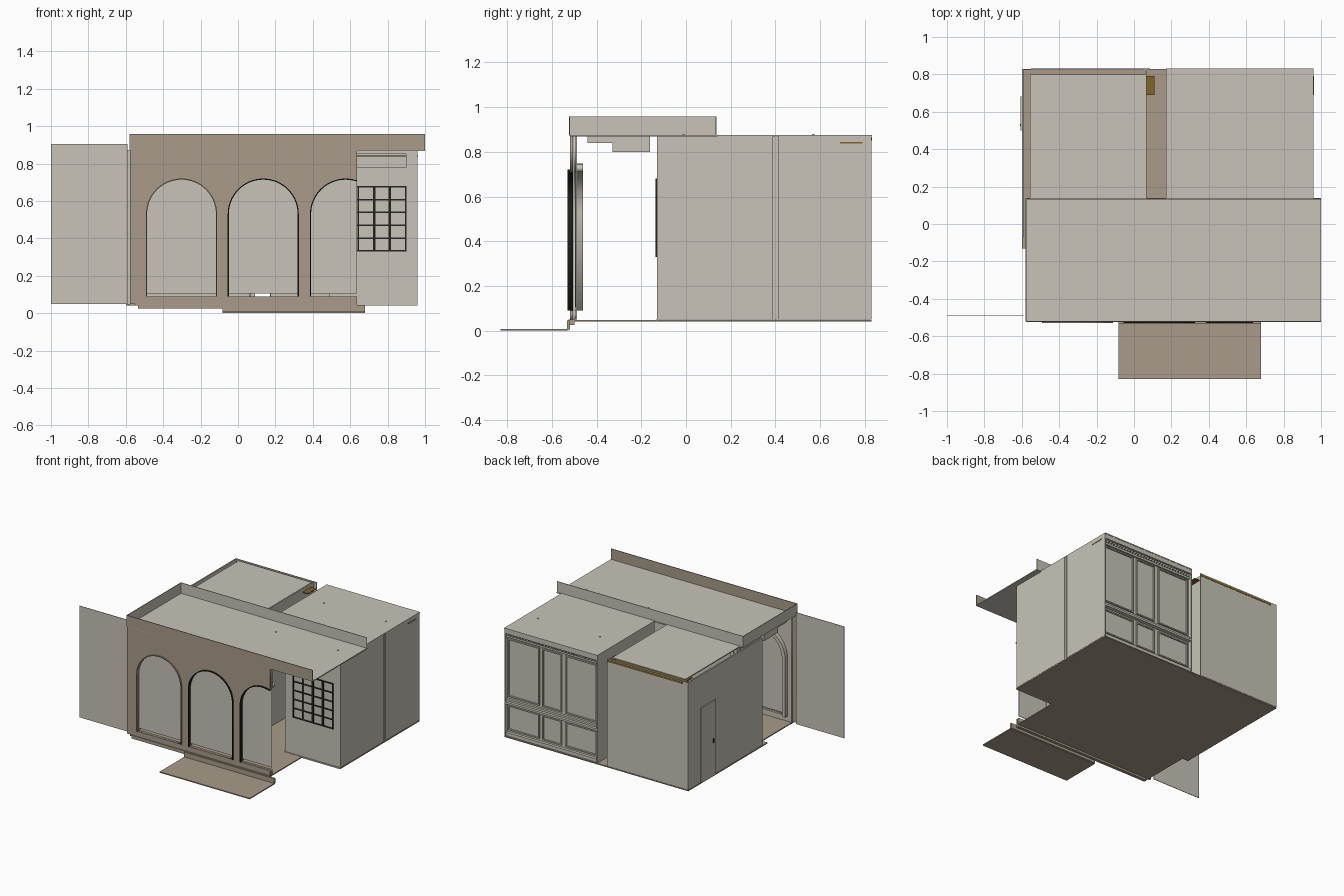
import bpy, bmesh, math

if "Cube" in bpy.data.objects:
    bpy.data.objects.remove(bpy.data.objects["Cube"])

def mat(name, c):
    m = bpy.data.materials.new(name)
    m.diffuse_color = (*c, 1)
    m.use_nodes = True
    m.node_tree.nodes["Principled BSDF"].inputs["Base Color"].default_value = m.diffuse_color
    return m

CREAM = mat("cream_plaster", (0.578, 0.552, 0.479))
TAN = mat("tan_stone", (0.392, 0.330, 0.250))
BLACK = mat("black_metal", (0.016, 0.016, 0.014))
GOLD = mat("gold_strip", (0.22, 0.125, 0.025))

def box(name, x0, x1, y0, y1, z0, z1, m=CREAM):
    bm = bmesh.new()
    bmesh.ops.create_cube(bm, size=1)
    for v in bm.verts:
        v.co = ((x0 + x1) / 2 + v.co.x * (x1 - x0),
                (y0 + y1) / 2 + v.co.y * (y1 - y0),
                (z0 + z1) / 2 + v.co.z * (z1 - z0))
    me = bpy.data.meshes.new(name)
    bm.to_mesh(me)
    bm.free()
    me.materials.append(m)
    o = bpy.data.objects.new(name, me)
    bpy.context.collection.objects.link(o)
    return o

def prism(name, loops, y0, y1, m):
    """Outline (plus holes) in x/z, extruded from y0 to y1."""
    cu = bpy.data.curves.new(name, 'CURVE')
    cu.dimensions = '2D'
    cu.fill_mode = 'BOTH'
    cu.extrude = (y1 - y0) / 2
    for pts in loops:
        s = cu.splines.new('POLY')
        s.points.add(len(pts) - 1)
        for p, (x, z) in zip(s.points, pts):
            p.co = (x, z, 0, 1)
        s.use_cyclic_u = True
    tmp = bpy.data.objects.new(name + "_tmp", cu)
    bpy.context.collection.objects.link(tmp)
    bpy.context.view_layer.update()
    me = bpy.data.meshes.new_from_object(tmp.evaluated_get(bpy.context.evaluated_depsgraph_get()))
    bpy.data.objects.remove(tmp)
    for v in me.vertices:
        x, z, d = v.co
        v.co = (x, (y0 + y1) / 2 - d, z)
    me.materials.clear()
    me.materials.append(m)
    o = bpy.data.objects.new(name, me)
    bpy.context.collection.objects.link(o)

END = 0.635   # right end of the arched wall
SPRING = 0.53

def arch(cx, r, z0):
    """Open arch path from bottom left over the top, cut at the wall end."""
    pts = [(cx - r, z0)]
    for i in range(33):
        a = math.pi * (1 - i / 32)
        pts.append((cx + r * math.cos(a), SPRING + r * math.sin(a)))
    pts.append((cx + r, z0))
    if cx + r <= END:
        return pts
    keep = [p for p in pts if p[0] < END - 0.004]
    return keep + [(END, SPRING + math.sqrt(r * r - (END - cx) ** 2))]

# arched front wall: stone outside, plaster inside
CX = (-0.302, 0.135, 0.575)
R = 0.19
def wall_loops(x0, zb):
    notch = arch(CX[2], R, 0.09)
    outer = [(x0, zb), (END, zb), (END, 0.09)] + notch + [(END, 0.872), (x0, 0.872)]
    return [outer, arch(CX[0], R, 0.09), arch(CX[1], R, 0.09)]
prism("front_wall", wall_loops(-0.578, 0.05), -0.52, -0.505, TAN)
prism("front_wall_lining", wall_loops(-0.55, 0.05), -0.503, -0.492, CREAM)
box("wall_plinth", -0.535, END, -0.525, -0.50, 0.025, 0.05, TAN)

for i, cx in enumerate(CX):
    n = str(i + 1)
    hoop = arch(cx, R, 0.09) + arch(cx, R - 0.006, 0.09)[::-1]
    prism("arch_frame_" + n, [hoop], -0.53, -0.505, TAN if i == 0 else BLACK)
    trim = arch(cx, R + 0.027, 0.09) + arch(cx, R, 0.09)[::-1]
    prism("inner_arch_trim_" + n, [trim], -0.49, -0.46, CREAM)
    pane = arch(cx, R, 0.105)
    if i == 2:
        pane.append((END, 0.105))
    prism("arch_pane_" + n, [pane], -0.497, -0.493, CREAM)

# floors, step and forecourt
box("room_floor", -0.6, 0.96, -0.13, 0.83, 0.04, 0.048, TAN)
box("front_floor", -0.55, END, -0.52, -0.13, 0.04, 0.048, TAN)
box("forecourt", -0.083, 0.68, -0.83, -0.525, 0.0, 0.008, TAN)
box("step", -0.083, 0.68, -0.533, -0.52, 0.005, 0.045, TAN)

# roofs with an open slot between the two rear slabs
box("front_roof", -0.575, 1.0, -0.52, 0.14, 0.868, 0.876)
box("rear_left_roof", -0.555, 0.065, 0.14, 0.80, 0.868, 0.876)
box("rear_right_roof", 0.17, 0.96, 0.14, 0.832, 0.868, 0.876)
box("front_parapet", -0.578, 1.0, -0.523, -0.518, 0.872, 0.957, TAN)
box("left_parapet", -0.58, -0.575, -0.52, 0.135, 0.872, 0.957)
box("back_parapet", -0.578, 1.0, 0.132, 0.137, 0.872, 0.957)
box("soffit_upper", -0.55, END, -0.44, -0.16, 0.84, 0.87)
box("soffit_lower", -0.55, END, -0.33, -0.16, 0.80, 0.84)
for x in (0.33, 0.855):
    for y in (-0.01, 0.57):
        box("roof_vent", x - 0.005, x + 0.005, y - 0.006, y + 0.006, 0.87, 0.88)

# left screen panel
box("side_screen", -1.0, -0.592, -0.492, -0.488, 0.05, 0.905)

# left room walls, door and door frame
box("left_wall", -0.60, -0.59, -0.07, 0.83, 0.05, 0.872)
box("left_rear_wall", -0.60, 0.09, 0.824, 0.83, 0.05, 0.872)
box("left_inner_post", -0.56, -0.55, -0.10, 0.14, 0.05, 0.868)
for y in (0.50, 0.67):
    box("door_jamb", -0.606, -0.60, y, y + 0.012, 0.05, 0.62)
box("door_head", -0.606, -0.60, 0.50, 0.682, 0.61, 0.622)
box("door_leaf", -0.603, -0.60, 0.512, 0.67, 0.05, 0.61)
box("door_handle", -0.609, -0.603, 0.525, 0.535, 0.30, 0.33, BLACK)

# slot walls
box("slot_wall_left", 0.06, 0.066, 0.14, 0.83, 0.05, 0.87)
box("slot_wall_right", 0.17, 0.176, 0.14, 0.83, 0.05, 0.87)

# right wall in two slabs with a recessed joint
box("right_wall_front", 0.952, 0.96, -0.13, 0.39, 0.05, 0.872)
box("right_wall_joint", 0.948, 0.953, 0.385, 0.42, 0.05, 0.872)
box("right_wall_post", 0.952, 0.958, 0.398, 0.408, 0.05, 0.872, CREAM)
box("right_wall_rear", 0.952, 0.96, 0.415, 0.83, 0.05, 0.872)

# window wall with a high slot opening above the window
WX = 0.49
box("window_wall", WX, 0.96, -0.13, -0.122, 0.05, 0.78)
box("window_wall_head", WX, 0.96, -0.13, -0.122, 0.85, 0.872)
box("window_wall_end", 0.897, 0.96, -0.13, -0.122, 0.78, 0.85)
box("window_wall_skirt", WX, 0.96, -0.135, -0.13, 0.04, 0.05)
for i in range(5):
    x = 0.56 + i * 0.084
    w = 0.007 if i in (2, 3) else 0.004
    box("window_upright", x - w, x + w, -0.137, -0.129, 0.33, 0.68, BLACK)
for i in range(6):
    z = 0.333 + i * 0.0685
    box("window_bar", 0.556, 0.90, -0.136, -0.129, z - 0.004, z + 0.004, BLACK)

# panelled rear wall of the right room
BX0, BX1 = 0.176, 0.955
box("rear_panel_wall", BX0, BX1, 0.79, 0.80, 0.05, 0.872)
for z0, z1, d in ((0.05, 0.075, 0.822), (0.295, 0.31, 0.83), (0.315, 0.33, 0.818),
                  (0.80, 0.815, 0.812), (0.835, 0.868, 0.83)):
    box("rear_moulding", BX0, BX1, 0.80, d, z0, z1)
for x0, x1 in ((0.19, 0.457), (0.49, 0.655), (0.68, 0.945)):
    for z0, z1 in ((0.09, 0.28), (0.345, 0.79)):
        t = 0.009
        for a, b, c, d in ((x0, x1, z0, z0 + t), (x0, x1, z1 - t, z1),
                           (x0, x0 + t, z0, z1), (x1 - t, x1, z0, z1)):
            box("panel_frame", a, b, 0.80, 0.81, c, d)
for i in range(32):
    x = BX0 + 0.006 + i * 0.0243
    box("dentil", x, x + 0.012, 0.80, 0.822, 0.817, 0.833)

# gold cove strip along the rear, and its outer edge on the left rear wall
box("cove_strip", -0.54, 0.11, 0.69, 0.79, 0.838, 0.844, GOLD)
box("cove_strip_right", 0.177, 0.962, 0.69, 0.79, 0.838, 0.844, GOLD)
box("cove_edge", -0.55, 0.085, 0.829, 0.832, 0.85, 0.864, GOLD)
